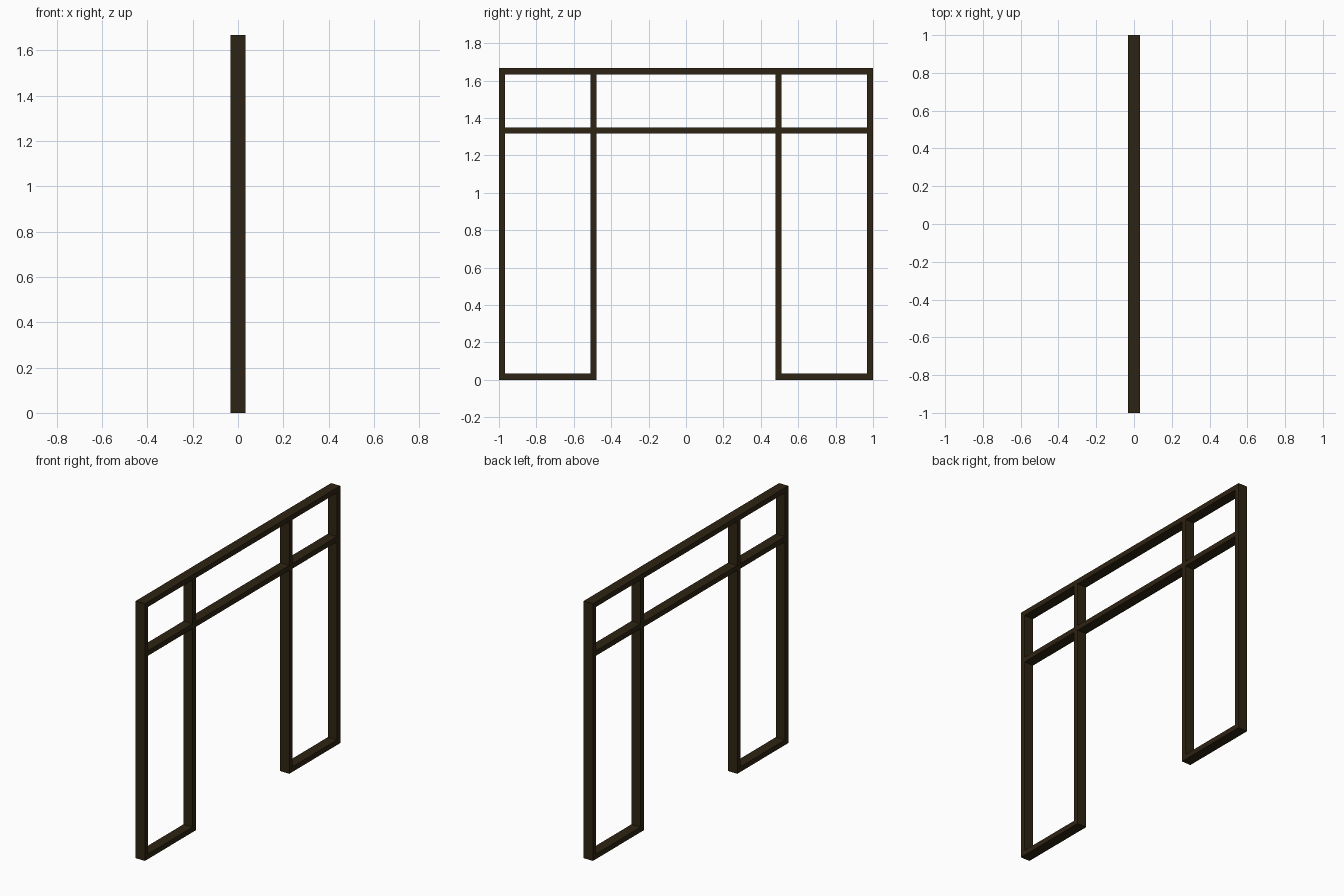
import bpy

if "Cube" in bpy.data.objects:
    bpy.data.objects.remove(bpy.data.objects["Cube"])

W, D, H = 0.033, 0.066, 1.667      # bar width, bar depth, overall height
OUTER, INNER = 1 - W / 2, 0.495    # post centre lines
MID = 1.334                        # transom height

mat = bpy.data.materials.new("dark_bronze")
mat.diffuse_color = (0.027, 0.017, 0.006, 1)
mat.use_nodes = True
mat.node_tree.nodes["Principled BSDF"].inputs["Base Color"].default_value = mat.diffuse_color


def bar(name, y0, y1, z0, z1):
    """Rectangular bar centred on x = 0."""
    bpy.ops.mesh.primitive_cube_add(size=1, location=(0, (y0 + y1) / 2, (z0 + z1) / 2))
    ob = bpy.context.object
    ob.name = name
    ob.scale = (D, y1 - y0, z1 - z0)
    bpy.ops.object.transform_apply(location=True, rotation=False, scale=True)
    ob.data.materials.append(mat)


# Posts on both sides, running up to the head rail
for side, s in (("left", -1), ("right", 1)):
    for part, c in (("jamb", OUTER), ("door_post", INNER)):
        bar(f"{side}_{part}", s * c - W / 2, s * c + W / 2, 0, H - W)

    # Sill and transom between jamb and door post
    a, b = sorted((s * (INNER + W / 2), s * (OUTER - W / 2)))
    bar(f"{side}_sill", a, b, 0, W)
    bar(f"{side}_transom", a, b, MID - W / 2, MID + W / 2)

# Transom over the doorway and full-width head rail
bar("door_transom", -INNER + W / 2, INNER - W / 2, MID - W / 2, MID + W / 2)
bar("head_rail", -1, 1, H - W, H)
